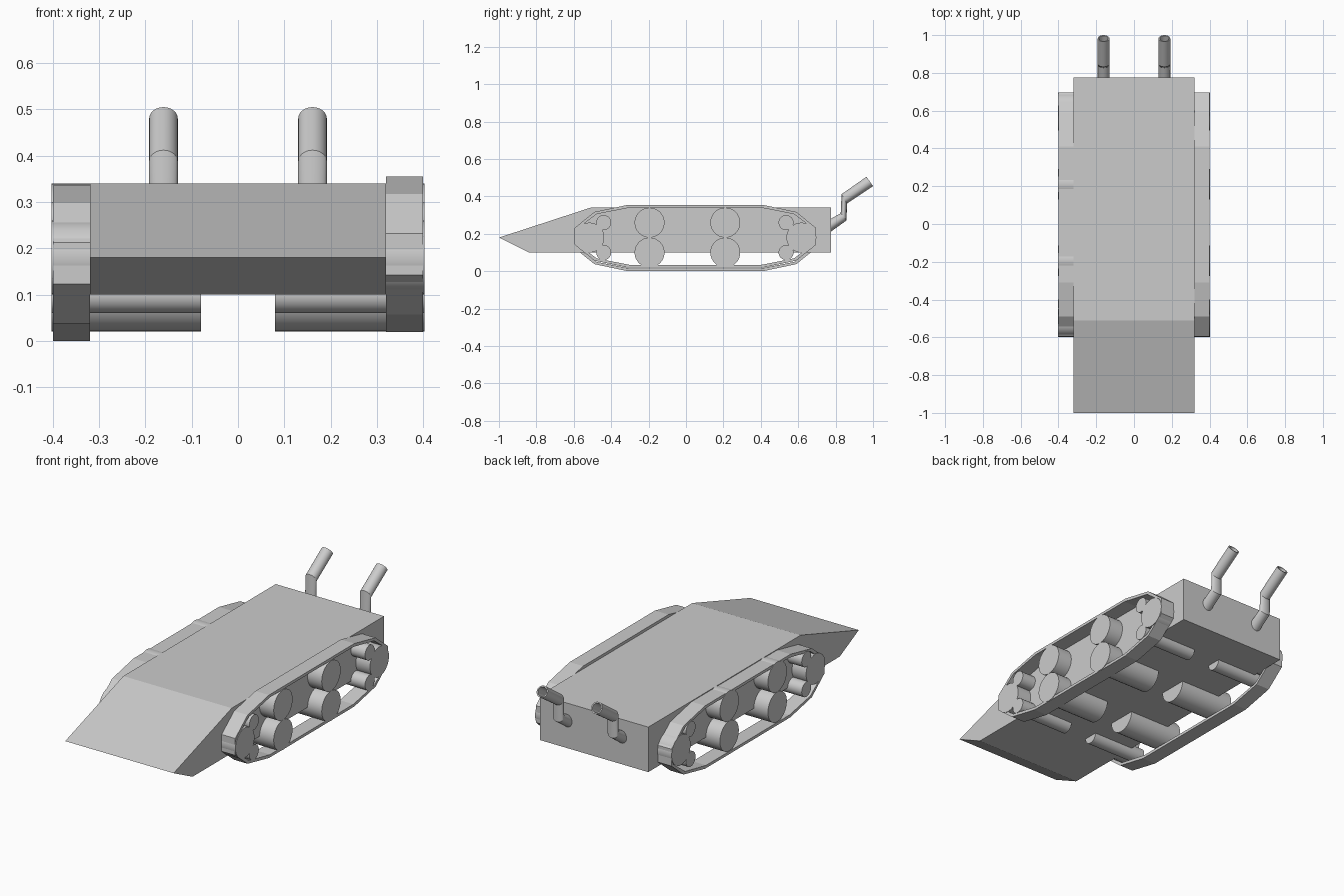
import bpy, bmesh, math
from mathutils import Vector, Matrix

if "Cube" in bpy.data.objects:
    bpy.data.objects.remove(bpy.data.objects["Cube"])


def finish(bm, name, smooth=False):
    bmesh.ops.recalc_face_normals(bm, faces=bm.faces)
    me = bpy.data.meshes.new(name)
    bm.to_mesh(me)
    bm.free()
    ob = bpy.data.objects.new(name, me)
    bpy.context.collection.objects.link(ob)
    if smooth:
        bpy.ops.object.select_all(action='DESELECT')
        ob.select_set(True)
        bpy.context.view_layer.objects.active = ob
        bpy.ops.object.shade_smooth_by_angle(angle=math.radians(30))
    return ob


def loft(bm, rings, closed=False):
    vs = [[bm.verts.new(p) for p in r] for r in rings]
    n = len(vs[0])
    for i in range(len(vs) if closed else len(vs) - 1):
        a, b = vs[i], vs[(i + 1) % len(vs)]
        for j in range(n):
            k = (j + 1) % n
            bm.faces.new((a[j], a[k], b[k], b[j]))
    return vs


# Wedge-nosed hull, extruded side profile
profile = [(-1, .18), (-.51, .34), (.775, .34), (.775, .10), (-.84, .10)]
bm = bmesh.new()
ends = loft(bm, [[(x, y, z) for y, z in profile] for x in (-.32, .32)])
for e in ends:
    bm.faces.new(e)
finish(bm, "hull")

# Track belts: thin closed bands; the left one sits slightly lower
quarter = [(.645, .045), (.54, .13), (.36, .168)]
half = quarter + [(-y, z) for y, z in reversed(quarter)]
outline = half + [(-y, -z) for y, z in half]


def track(name, x0, x1, cz):
    bm = bmesh.new()
    t = .015
    sy, sz = 1 - t / .645, 1 - t / .168
    rings = []
    for x, a, b in ((x0, 1, 1), (x1, 1, 1), (x1, sy, sz), (x0, sy, sz)):
        rings.append([(x, .05 + y * a, cz + z * b) for y, z in outline])
    loft(bm, rings, closed=True)
    finish(bm, name)


track("right_track", .32, .40, .187)
track("left_track", -.40, -.32, .168)

# Wheels: large road wheels, end wheels and small tension wheels
wheels = [(-.195, .26, .08), (-.195, .10, .08), (.21, .26, .08), (.21, .10, .08),
          (-.517, .18, .08), (.617, .18, .08),
          (-.44, .26, .04), (-.44, .10, .04), (.535, .26, .04), (.535, .10, .04)]
for side, s in (("right", 1), ("left", -1)):
    for i, (y, z, r) in enumerate(wheels):
        bm = bmesh.new()
        m = Matrix.Translation((s * .2415, y, z)) @ Matrix.Rotation(math.pi / 2, 4, 'Y')
        bmesh.ops.create_cone(bm, cap_ends=True, segments=32, radius1=r, radius2=r,
                              depth=.323, matrix=m)
        finish(bm, f"{side}_wheel_{i + 1}", True)

# Bent hollow exhaust pipes: each section given by its two side-view edge points
sections = [((.765, .275), (.765, .205)), ((.827, .31), (.859, .272)),
            ((.832, .412), (.86, .362)), ((.965, .505), (1.0, .455))]
for side, s in (("right", 1), ("left", -1)):
    def ring(sec, k):
        a, b = (Vector((s * .161, *p)) for p in sec)
        c, u = (a + b) / 2, (a - b) / 2
        w = Vector((.031, 0, 0))
        angles = [2 * math.pi * i / 24 for i in range(24)]
        return [c + k * (u * math.cos(t) + w * math.sin(t)) for t in angles]

    bm = bmesh.new()
    loft(bm, [ring(q, 1) for q in sections] + [ring(q, .78) for q in reversed(sections)],
         closed=True)
    finish(bm, f"{side}_exhaust", True)
